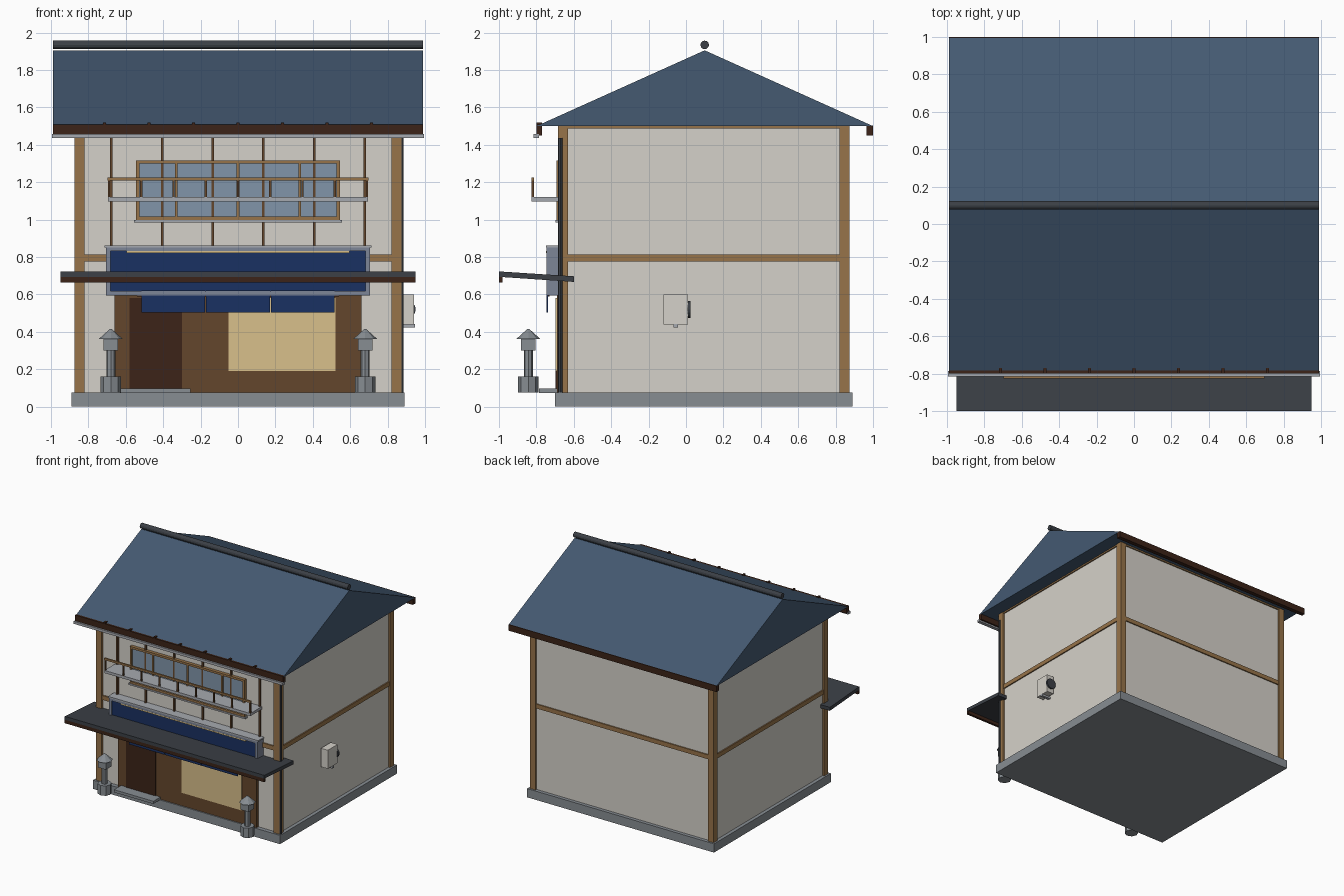
import bpy, bmesh, math
from mathutils import Matrix, Vector

if "Cube" in bpy.data.objects:
    bpy.data.objects.remove(bpy.data.objects["Cube"])

def mat(name, r, g, b):
    m = bpy.data.materials.new(name)
    m.diffuse_color = [(c / 255) ** 2.2 for c in (r, g, b)] + [1]
    m.use_nodes = True
    m.node_tree.nodes["Principled BSDF"].inputs["Base Color"].default_value = m.diffuse_color
    return m

PLASTER = mat("plaster", 212, 208, 200)
WOOD = mat("wood", 150, 115, 75)
DARK_WOOD = mat("dark_wood", 62, 40, 30)
BROWN = mat("brown_wood", 100, 72, 48)
TILE = mat("roof_tile", 70, 90, 113)
SLATE = mat("slate", 62, 66, 72)
STONE = mat("stone", 134, 140, 145)
METAL = mat("light_metal", 165, 168, 174)
FRAME = mat("sign_frame", 125, 133, 150)
NAVY = mat("navy", 32, 52, 98)
GLASS = mat("glass", 128, 148, 168)
GLOW = mat("warm_paper", 215, 190, 138)

def finish(name, bm, material):
    me = bpy.data.meshes.new(name)
    bm.to_mesh(me)
    bm.free()
    me.materials.append(material)
    ob = bpy.data.objects.new(name, me)
    bpy.context.collection.objects.link(ob)
    return ob

def boxes(name, material, *bounds):
    """One object from boxes given as (x0, x1, y0, y1, z0, z1)."""
    bm = bmesh.new()
    for x0, x1, y0, y1, z0, z1 in bounds:
        m = Matrix.Translation(((x0 + x1) / 2, (y0 + y1) / 2, (z0 + z1) / 2))
        bmesh.ops.create_cube(bm, size=1, matrix=m @ Matrix.Diagonal((x1 - x0, y1 - y0, z1 - z0, 1)))
    return finish(name, bm, material)

def cone(name, material, centre, r1, r2, depth, sides, rot=None):
    bm = bmesh.new()
    m = Matrix.Translation(centre) @ (rot or Matrix())
    bmesh.ops.create_cone(bm, cap_ends=True, segments=sides, radius1=r1, radius2=r2, depth=depth, matrix=m)
    return finish(name, bm, material)

def extrude_x(name, material, profile, x0, x1):
    """Extrude a (y, z) profile along x."""
    bm = bmesh.new()
    f = bm.faces.new([bm.verts.new((x0, y, z)) for y, z in profile])
    top = bmesh.ops.extrude_face_region(bm, geom=[f])["geom"]
    bmesh.ops.translate(bm, vec=(x1 - x0, 0, 0), verts=[v for v in top if isinstance(v, bmesh.types.BMVert)])
    bmesh.ops.recalc_face_normals(bm, faces=bm.faces[:])
    return finish(name, bm, material)

def rect_frame(x, z0, z1, y0, y1, w):
    """Four bars around a symmetric rectangular opening."""
    return [(-x, x, y0, y1, z1 - w, z1), (-x, x, y0, y1, z0, z0 + w),
            (-x, -x + w, y0, y1, z0 + w, z1 - w), (x - w, x, y0, y1, z0 + w, z1 - w)]

# Body: plinth, walls, corner posts, beams
boxes("foundation", STONE, (-.89, .89, -.70, .89, 0, .075))
boxes("walls", PLASTER, (-.86, .86, -.665, .86, .07, 1.5))
boxes("corner_posts", WOOD, *[(x, x + .055, y, y + .055, .07, 1.5)
                              for x in (-.875, .82) for y in (-.685, .82)])
for name, z0, z1 in (("floor_beams", .777, .814), ("top_beams", 1.488, 1.5)):
    boxes(name, WOOD, (-.82, .82, -.677, -.65, z0, z1), (-.82, .82, .84, .87, z0, z1),
          (-.87, -.84, -.63, .82, z0, z1), (.84, .87, -.63, .82, z0, z1))
boxes("facade_battens", BROWN, *[(-.677 + i * .271 - .007, -.677 + i * .271 + .007, -.682, -.66, .6, 1.44)
                                 for i in range(6)])

# Roof: gable prism, ridge, fascias, gutter, clips, downpipe
extrude_x("roof", TILE, [(-.8, 1.5), (1.0, 1.5), (.1, 1.905)], -.99, .99)
cone("roof_ridge", SLATE, (0, .1, 1.934), .023, .023, 1.98, 12, Matrix.Rotation(math.pi / 2, 4, 'Y'))
boxes("eave_fascias", DARK_WOOD, (-.99, .99, -.80, -.77, 1.45, 1.508), (-.99, .99, .965, 1.0, 1.45, 1.503))
boxes("gutter", METAL, (-.995, .995, -.815, -.785, 1.437, 1.458))
boxes("eave_clips", DARK_WOOD, *[(i * .2375 - .008, i * .2375 + .008, -.80, -.77, 1.49, 1.52)
                                 for i in range(-3, 4)])
cone("downpipe", SLATE, (.874, -.672, .755), .012, .012, 1.36, 8)

# Upper window
boxes("window_glass", GLASS, (-.535, .535, -.68, -.66, 1.005, 1.31))
boxes("window_frame", WOOD, *rect_frame(.545, .998, 1.317, -.693, -.66, .018),
      *[(x - .007, x + .007, -.69, -.66, 1.01, 1.305) for x in (-.33, 0, .33)])
boxes("window_sill", METAL, (-.555, .555, -.698, -.66, .985, .998))

# Balcony
boxes("balcony_floor", METAL, (-.695, .695, -.825, -.665, 1.097, 1.12))
boxes("balcony_rail", WOOD, (-.698, .698, -.827, -.812, 1.21, 1.226))
boxes("balcony_posts", BROWN, *[(i * .1725 - .006, i * .1725 + .006, -.825, -.813, 1.12, 1.212)
                                for i in range(-4, 5)])

# Blank sign board with frame, cap and lamp strip
boxes("sign_board", NAVY, (-.69, .69, -.735, -.66, .61, .845))
boxes("sign_frame", FRAME, *rect_frame(.707, .595, .855, -.747, -.66, .024))
boxes("sign_cap", METAL, (-.715, .715, -.748, -.66, .85, .862))
boxes("sign_lamp", GLOW, (-.595, .595, -.748, -.73, .822, .833))

# Lower canopy, sloping slightly back to the wall
extrude_x("canopy", SLATE, [(-1.0, .694), (-1.0, .723), (-.60, .697), (-.60, .667)], -.95, .95)
boxes("canopy_fascia", DARK_WOOD, (-.95, .95, -1.0, -.98, .664, .698))

# Shop front
boxes("shop_front", BROWN, (-.66, .66, -.69, -.66, .075, .60))
boxes("door", DARK_WOOD, (-.58, -.30, -.697, -.68, .095, .58))
boxes("shop_window", GLOW, (-.05, .52, -.697, -.68, .19, .58))
boxes("door_step", STONE, (-.63, -.255, -.787, -.68, .073, .096))
boxes("door_curtain", NAVY, *[(c - .17, c + .17, -.747, -.739, .502, .62) for c in (-.346, 0, .346)])
boxes("curtain_rod", DARK_WOOD, (-.54, .54, -.739, -.73, .59, .602))

# Pair of stone lanterns
for side, x in (("left", -.68), ("right", .68)):
    y = -.843
    cone(side + "_lantern_base", STONE, (x, y, .118), .055, .055, .085, 8)
    cone(side + "_lantern_pole", STONE, (x, y, .23), .024, .024, .15, 8)
    boxes(side + "_lantern_box", STONE, (x - .038, x + .038, y - .038, y + .038, .30, .365))
    cone(side + "_lantern_roof", STONE, (x, y, .389), .064, .004, .054, 8)

# Wall unit with fan and bracket
boxes("wall_unit", PLASTER, (.875, .94, -.12, .012, .44, .60))
cone("unit_fan", SLATE, (.905, .016, .52), .045, .045, .018, 16, Matrix.Rotation(math.pi / 2, 4, 'X'))
boxes("unit_bracket", METAL, (.855, .945, -.066, -.044, .423, .441))
boxes("unit_mount", METAL, (.855, .876, -.09, -.02, .48, .56))
